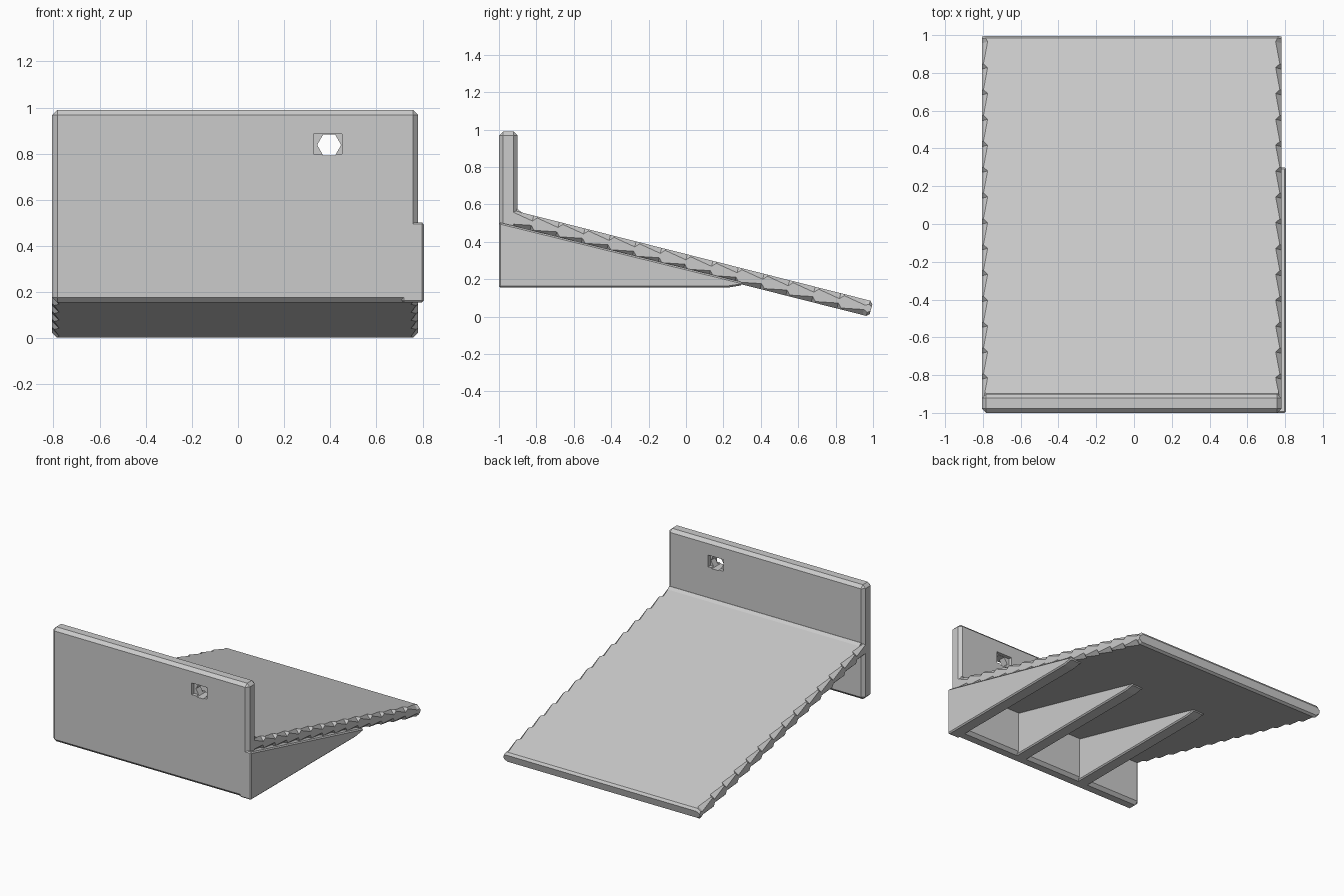
import bpy, bmesh, math
from mathutils import Matrix

if "Cube" in bpy.data.objects:
    bpy.data.objects.remove(bpy.data.objects["Cube"])

grey = bpy.data.materials.new("plain_grey")
grey.use_nodes = True
grey.diffuse_color = (0.6, 0.6, 0.6, 1)
grey.node_tree.nodes["Principled BSDF"].inputs["Base Color"].default_value = (0.6, 0.6, 0.6, 1)


def finish(name, bm):
    bmesh.ops.recalc_face_normals(bm, faces=bm.faces)
    mesh = bpy.data.meshes.new(name)
    bm.to_mesh(mesh)
    bm.free()
    mesh.materials.append(grey)
    obj = bpy.data.objects.new(name, mesh)
    bpy.context.collection.objects.link(obj)
    return obj


def loft(name, rings, bevel=0):
    """Skin a row of equal rings, cap both ends and chamfer the edges."""
    bm = bmesh.new()
    rows = [[bm.verts.new(p) for p in ring] for ring in rings]
    n = len(rows[0])
    for a, b in zip(rows, rows[1:]):
        for i in range(n):
            j = (i + 1) % n
            bm.faces.new((a[i], a[j], b[j], b[i]))
    bm.faces.new(rows[0])
    bm.faces.new(rows[-1])
    if bevel:
        bmesh.ops.recalc_face_normals(bm, faces=bm.faces)
        bmesh.ops.bevel(bm, geom=bm.edges[:], offset=bevel, segments=1,
                        affect='EDGES', clamp_overlap=True)
    return finish(name, bm)


def prism(name, profile, x0, x1, bevel=0):
    """Extrude a (y, z) profile along x."""
    return loft(name, [[(x, y, z) for y, z in profile] for x in (x0, x1)], bevel)


LEFT, RIGHT = -0.805, 0.78

# Upright front plate
plate = prism("front_plate", [(-1, 0.155), (-1, 0.99), (-0.9, 0.99), (-0.9, 0.155)],
              LEFT, RIGHT, 0.022)

# Hexagonal hole with a shallow square recess on each face
cutters = []
bm = bmesh.new()
turn = Matrix.Translation((0.395, -0.95, 0.838)) @ Matrix.Rotation(math.pi / 2, 4, 'X') \
    @ Matrix.Rotation(math.pi / 6, 4, 'Z')
bmesh.ops.create_cone(bm, cap_ends=True, segments=6, radius1=0.052, radius2=0.052,
                      depth=0.3, matrix=turn)
cutters.append(finish("hole_cutter", bm))
for y in (-1.0, -0.9):
    bm = bmesh.new()
    place = Matrix.Translation((0.389, y, 0.842)) @ Matrix.Diagonal((0.125, 0.05, 0.085, 1))
    bmesh.ops.create_cube(bm, size=1, matrix=place)
    cutters.append(finish("recess_cutter", bm))
bpy.context.view_layer.objects.active = plate
for cutter in cutters:
    cutter.hide_render = True
    mod = plate.modifiers.new("hole", 'BOOLEAN')
    mod.operation = 'DIFFERENCE'
    mod.solver = 'EXACT'
    mod.object = cutter
    bpy.ops.object.modifier_apply(modifier=mod.name)
for cutter in cutters:
    bpy.data.objects.remove(cutter)


# Sloping platform with saw-toothed chamfers along both sides
def section(y, chamfer, squash=1.0):
    top = 0.56 - (y + 0.89) * 0.253
    c = chamfer / 0.084
    x0, x1 = LEFT, RIGHT
    outline = [(x0 + chamfer, 0), (x1 - chamfer, 0), (x1, c), (x1, 1 - c),
               (x1 - chamfer, 1), (x0 + chamfer, 1), (x0, 1 - c), (x0, c)]
    ring = []
    for x, v in outline:
        v = 0.5 + (v - 0.5) * squash
        ring.append((x, y + 0.021 * (v - 1), top + 0.0815 * (v - 1)))
    return ring


TEETH = 14
START, END = -0.93, 0.985
step = (END - START) / TEETH
rings = []
for i in range(TEETH):
    y = START + i * step
    rings.append(section(y, 0.008))
    rings.append(section(y + step * 0.85, 0.03))
rings.append(section(END, 0.02))
rings.append(section(1.0, 0.025, 0.65))
loft("sloping_platform", rings)

# Small fillet between plate and platform
prism("corner_fillet", [(-0.91, 0.575), (-0.898, 0.575), (-0.878, 0.556), (-0.878, 0.54), (-0.91, 0.54)],
      LEFT + 0.02, RIGHT - 0.015)

# Triangular ribs under the platform, the first one flush with the plate front
for i, front in enumerate((-1, -0.95, -0.95)):
    x1 = 0.805 - i * 0.54
    rise = 0.505 - (front + 1) * 0.25
    prism("support_rib", [(front, 0.155), (front, rise), (0.3, 0.185), (0.3, 0.168), (0.22, 0.155)],
          x1 - 0.095, x1, 0.02 if i == 0 else 0.012)
